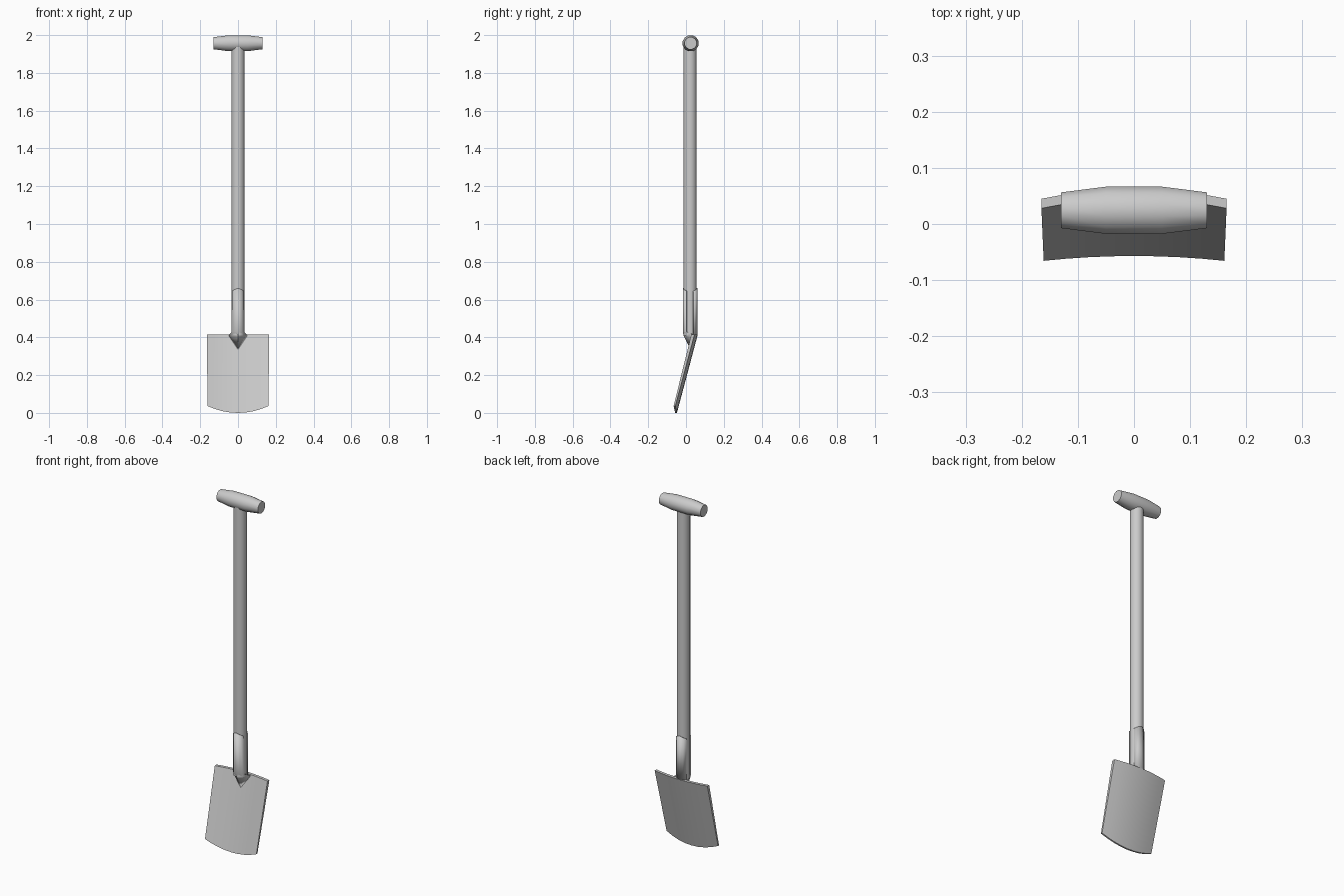
import bpy, bmesh, math

if "Cube" in bpy.data.objects:
    bpy.data.objects.remove(bpy.data.objects["Cube"])

CY = 0.0215  # y of the shaft axis


def loft(name, rows, closed=False, caps=False, solid=0.0):
    """Skin a list of equal-length point rows."""
    bm = bmesh.new()
    grid = [[bm.verts.new(p) for p in r] for r in rows]
    n = len(rows[0])
    for a, b in zip(grid, grid[1:]):
        for i in range(n if closed else n - 1):
            j = (i + 1) % n
            bm.faces.new((a[i], a[j], b[j], b[i]))
    if caps:
        bm.faces.new(grid[0])
        bm.faces.new(grid[-1])
    bmesh.ops.remove_doubles(bm, verts=bm.verts, dist=0.0005)
    bmesh.ops.recalc_face_normals(bm, faces=bm.faces)
    me = bpy.data.meshes.new(name)
    bm.to_mesh(me)
    bm.free()
    ob = bpy.data.objects.new(name, me)
    bpy.context.collection.objects.link(ob)
    if solid:
        m = ob.modifiers.new("thickness", 'SOLIDIFY')
        m.thickness = solid
        m.offset = 0
    bpy.ops.object.select_all(action='DESELECT')
    ob.select_set(True)
    bpy.context.view_layer.objects.active = ob
    bpy.ops.object.shade_smooth_by_angle(angle=math.radians(32))
    return ob


def circle(n):
    return [(math.cos(2 * math.pi * (i + .5) / n), math.sin(2 * math.pi * (i + .5) / n)) for i in range(n)]


# Wooden shaft
loft("shaft", [[(0.035 * c, CY + 0.035 * s, z) for c, s in circle(12)] for z in (0.41, 1.94)],
     closed=True, caps=True)

# Barrel-shaped cross grip
profile = [(-0.13, 0.033), (-0.05, 0.0435), (0.05, 0.0435), (0.13, 0.033)]
loft("grip", [[(x, 0.0245 + r * c, 1.957 + r * s) for c, s in circle(12)] for x, r in profile],
     closed=True, caps=True)

# Blade: tilted, dished and with a curved cutting edge
front, back = [], []
ts = [-1 + i / 4 for i in range(9)]


def blade_row(z_of, width, thick):
    row = []
    for t in ts:
        z = z_of(t)
        y = 0.028 + 0.247 * (z - 0.415) + 0.0175 * (1 - t * t) + thick
        row.append((width * t, y, z))
    return row


top, low = (lambda t: 0.415), (lambda t: 0.036 * t * t)
rings = []
f_top, f_low = blade_row(top, 0.165, 0), blade_row(low, 0.161, 0)
b_top, b_low = blade_row(top, 0.165, 0.017), blade_row(low, 0.161, 0.009)
# one four-cornered section per station across the width
loft("blade", [list(s) for s in zip(f_top, f_low, b_low, b_top)], closed=True, caps=True)

# Steel straps hugging the shaft, pointed at the top
angles = [math.radians(a) for a in (-60, -30, 0, 30, 60)]


def strap_row(side, z, peak=0.0):
    r = 0.0365
    return [(r * math.sin(a), CY + side * r * math.cos(a), z + peak * (1 - abs(a) / angles[-1]))
            for a in angles]


loft("back_strap", [strap_row(1, 0.645, 0.015), strap_row(1, 0.41)], solid=0.004)

# Front strap flares into a cone that dies into the blade
flare = [(-0.048, 0.044, 0.41), (-0.027, 0.006, 0.41), (0, -0.011, 0.41),
         (0.027, 0.006, 0.41), (0.048, 0.044, 0.41)]
loft("front_strap", [strap_row(-1, 0.645, 0.015), strap_row(-1, 0.43), flare,
                     [(0, 0.026, 0.337)] * 5], solid=0.004)
